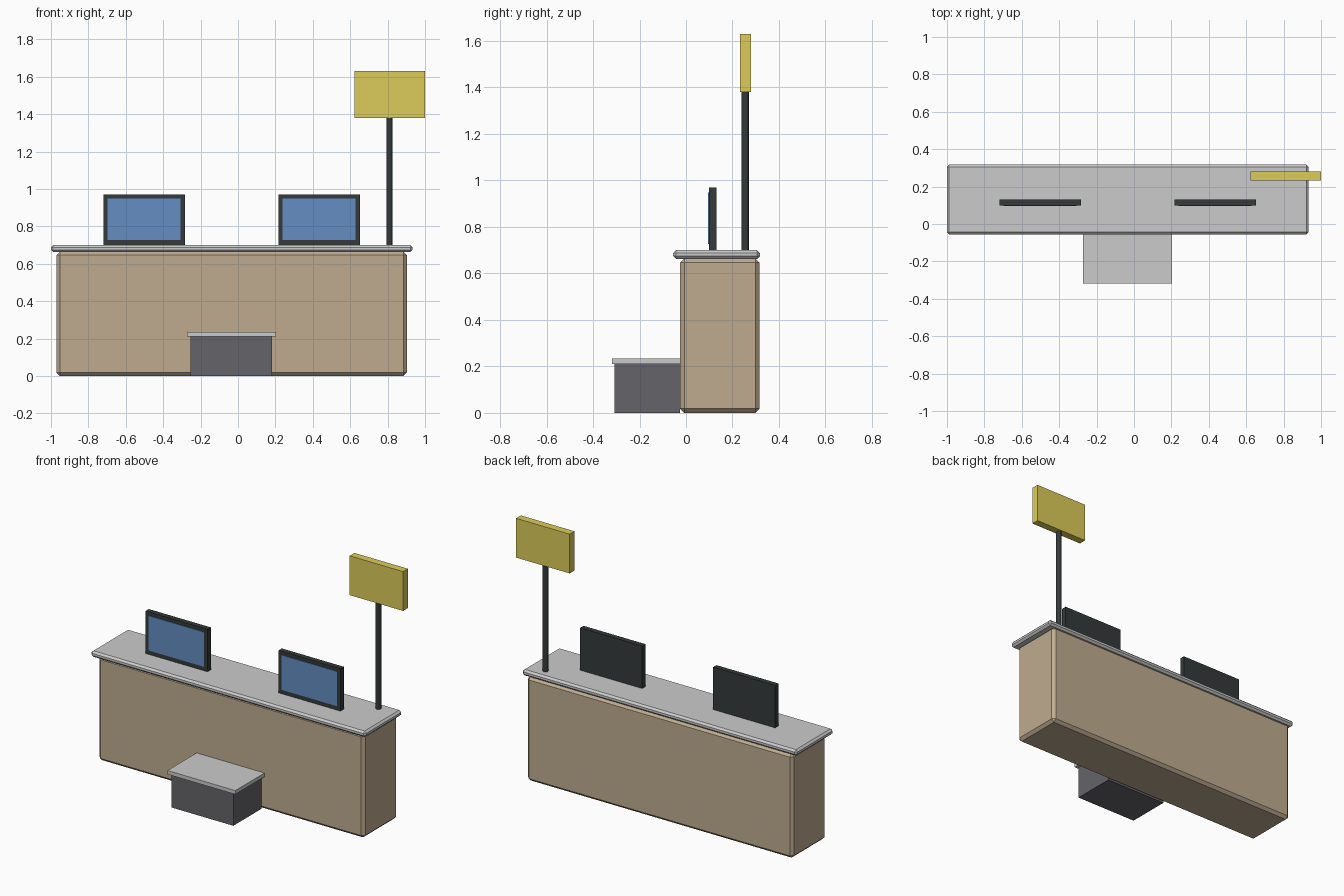
import bpy, bmesh

if "Cube" in bpy.data.objects:
    bpy.data.objects.remove(bpy.data.objects["Cube"])


def material(name, rgb):
    m = bpy.data.materials.new(name)
    m.diffuse_color = (*rgb, 1)
    m.use_nodes = True
    m.node_tree.nodes["Principled BSDF"].inputs["Base Color"].default_value = m.diffuse_color
    return m


wood = material("beige_wood", (0.52, 0.41, 0.28))
dark = material("charcoal", (0.035, 0.042, 0.042))
step_dark = material("dark_grey", (0.13, 0.125, 0.14))
blue = material("screen_blue", (0.13, 0.27, 0.54))
yellow = material("sign_yellow", (0.72, 0.60, 0.10))


def finish(name, bm, mat):
    me = bpy.data.meshes.new(name)
    bm.to_mesh(me)
    bm.free()
    ob = bpy.data.objects.new(name, me)
    bpy.context.collection.objects.link(ob)
    if mat:
        me.materials.append(mat)
    return ob


def box(name, x, y, z, mat=None, chamfer=0):
    """Box from (min, max) pairs, with optional flat chamfer on all edges."""
    bm = bmesh.new()
    bmesh.ops.create_cube(bm, size=1)
    for v in bm.verts:
        v.co = [lo + (c + 0.5) * (hi - lo) for c, (lo, hi) in zip(v.co, (x, y, z))]
    if chamfer:
        bmesh.ops.bevel(bm, geom=bm.edges[:], offset=chamfer, segments=1,
                        profile=0.5, affect='EDGES')
    return finish(name, bm, mat)


# Counter body and overhanging worktop
box("counter_body", (-0.97, 0.903), (-0.025, 0.316), (0, 0.664), wood, 0.018)
box("counter_top", (-1.0, 0.933), (-0.055, 0.318), (0.662, 0.70), None, 0.012)

# Low step in front
box("step_base", (-0.254, 0.182), (-0.307, -0.025), (0, 0.21), step_dark)
box("step_top", (-0.274, 0.204), (-0.318, -0.025), (0.21, 0.234))

# Two monitors with slightly raised screens
for side, cx in (("left", -0.502), ("right", 0.434)):
    box(f"monitor_{side}", (cx - 0.218, cx + 0.218), (0.099, 0.132), (0.70, 0.97), dark)
    box(f"screen_{side}", (cx - 0.195, cx + 0.195), (0.095, 0.105), (0.727, 0.948), blue)

# Sign on a round pole
bm = bmesh.new()
bmesh.ops.create_cone(bm, cap_ends=True, segments=12, radius1=0.0165,
                      radius2=0.0165, depth=0.69)
bmesh.ops.translate(bm, verts=bm.verts[:], vec=(0.81, 0.255, 1.04))
finish("sign_pole", bm, dark)
box("sign_panel", (0.623, 1.0), (0.232, 0.28), (1.38, 1.63), yellow)
